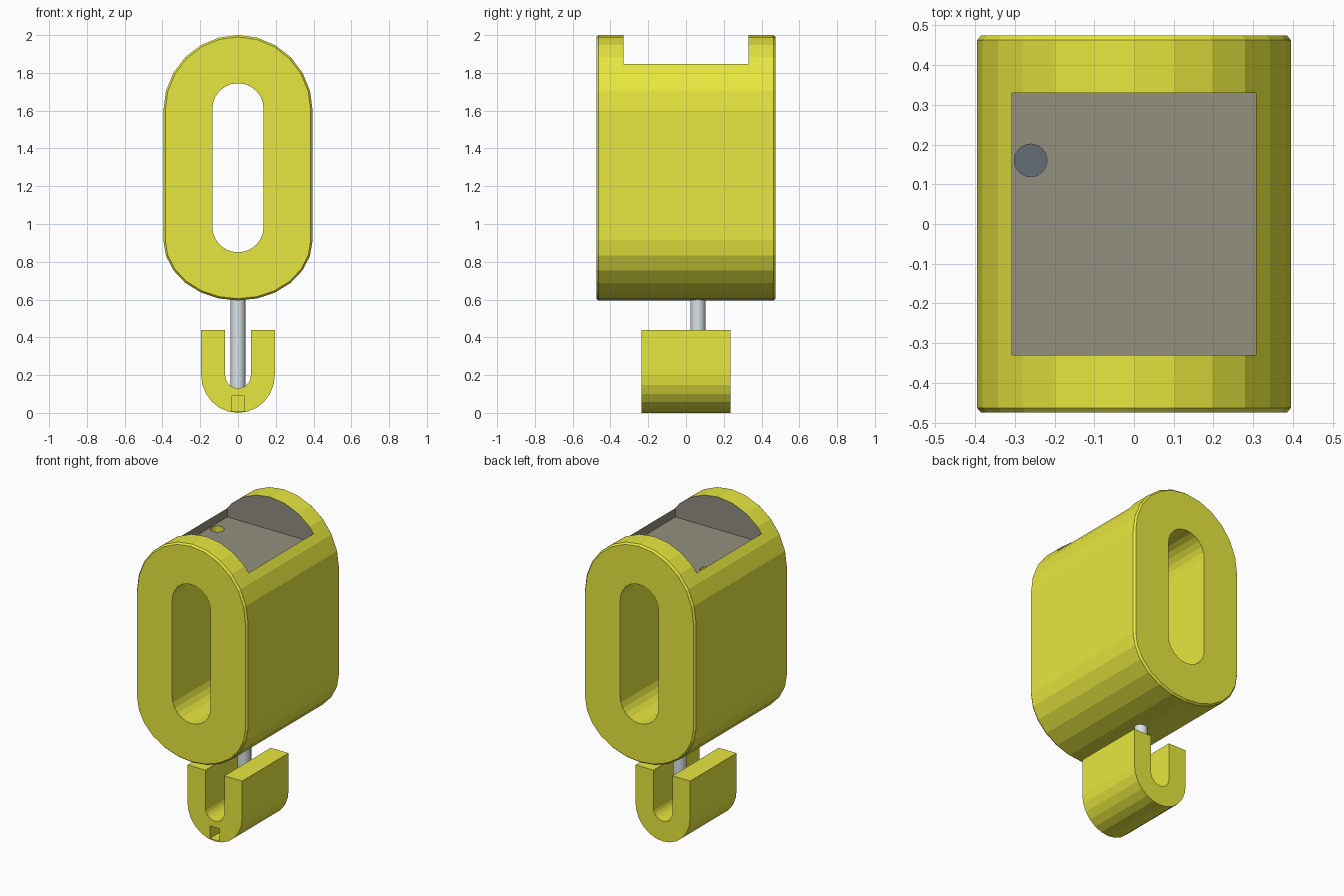
import bpy, bmesh, math

if "Cube" in bpy.data.objects:
    bpy.data.objects.remove(bpy.data.objects["Cube"])


def material(name, rgb):
    m = bpy.data.materials.new(name)
    m.diffuse_color = (*rgb, 1)
    m.use_nodes = True
    m.node_tree.nodes["Principled BSDF"].inputs["Base Color"].default_value = m.diffuse_color
    return m


YELLOW = material("yellow", (0.8, 0.8, 0.05))
DARK = material("dark_grey", (0.29, 0.275, 0.215))
METAL = material("metal", (0.68, 0.76, 0.78))
NAVY = material("dark_blue", (0.13, 0.15, 0.18))


def finish(bm, name, mat):
    bmesh.ops.recalc_face_normals(bm, faces=bm.faces)
    me = bpy.data.meshes.new(name)
    bm.to_mesh(me)
    bm.free()
    me.materials.append(mat)
    ob = bpy.data.objects.new(name, me)
    bpy.context.collection.objects.link(ob)
    return ob


def arc(a, b, cz, start):
    # Half ellipse in 15 degree steps
    return [(a * math.cos(math.radians(start + 15 * i)),
             cz + b * math.sin(math.radians(start + 15 * i))) for i in range(13)]


def oblong(a, top_b, top_c, bot_b, bot_c):
    return arc(a, top_b, top_c, 0) + arc(a, bot_b, bot_c, 180)


def box(name, x0, x1, y0, y1, z0, z1, mat):
    bm = bmesh.new()
    bmesh.ops.create_cube(bm, size=1)
    for v in bm.verts:
        v.co = ((x0 + x1) / 2 + v.co.x * (x1 - x0),
                (y0 + y1) / 2 + v.co.y * (y1 - y0),
                (z0 + z1) / 2 + v.co.z * (z1 - z0))
    return finish(bm, name, mat)


def cylinder(name, x, y, z0, z1, r, mat, sides=24):
    bm = bmesh.new()
    bmesh.ops.create_cone(bm, cap_ends=True, segments=sides, radius1=r, radius2=r, depth=z1 - z0)
    bmesh.ops.translate(bm, verts=bm.verts, vec=(x, y, (z0 + z1) / 2))
    return finish(bm, name, mat)


def cut(ob, cutter):
    mod = ob.modifiers.new("cut", 'BOOLEAN')
    mod.operation = 'DIFFERENCE'
    mod.solver = 'EXACT'
    mod.material_mode = 'TRANSFER'
    mod.object = cutter
    bpy.context.view_layer.objects.active = ob
    bpy.ops.object.modifier_apply(modifier=mod.name)
    bpy.data.objects.remove(cutter)


# Body: oblong tube with chamfered ends and a slot running right through
outer = oblong(0.395, 0.4, 1.6, 0.32, 0.915)
inset = oblong(0.385, 0.39, 1.6, 0.31, 0.915)
slot = oblong(0.136, 0.135, 1.61, 0.135, 0.985)
bm = bmesh.new()
rings = [[bm.verts.new((x, y, z)) for x, z in loop] for loop, y in (
    (outer, -0.463), (inset, -0.475), (slot, -0.475),
    (slot, 0.475), (inset, 0.475), (outer, 0.463))]
n = len(outer)
for k in range(6):
    p, q = rings[k], rings[(k + 1) % 6]
    for i in range(n):
        j = (i + 1) % n
        bm.faces.new((p[i], p[j], q[j], q[i]))
body = finish(bm, "body", YELLOW)

# Dark recess on top, with a small round hole in its floor
cut(body, box("recess_cutter", -0.307, 0.307, -0.33, 0.33, 1.79, 2.1, DARK))
cut(body, cylinder("hole_cutter", -0.26, 0.16, 1.45, 1.9, 0.041, YELLOW))
cylinder("hole_bottom", -0.26, 0.16, 1.44, 1.46, 0.041, NAVY)

# Hook: U-shaped profile extruded along y
u = [(-0.195, 0.44)] + arc(0.195, 0.2, 0.2, 180) + [(0.195, 0.44), (0.068, 0.44)]
u += arc(0.068, 0.068, 0.198, 180)[::-1] + [(-0.068, 0.44)]
bm = bmesh.new()
face = bm.faces.new([bm.verts.new((x, -0.236, z)) for x, z in u])
ext = bmesh.ops.extrude_face_region(bm, geom=[face], use_keep_orig=True)
bmesh.ops.translate(bm, vec=(0, 0.472, 0),
                    verts=[g for g in ext["geom"] if isinstance(g, bmesh.types.BMVert)])
hook = finish(bm, "hook", YELLOW)

# Small square pocket in the front of the hook
cut(hook, box("pocket_cutter", -0.035, 0.035, -0.3, -0.02, 0.01, 0.09, YELLOW))

# Rod joining hook and body
rod = cylinder("rod", 0, 0.063, 0.1, 0.68, 0.039, METAL)
for p in rod.data.polygons:
    p.use_smooth = len(p.vertices) == 4
